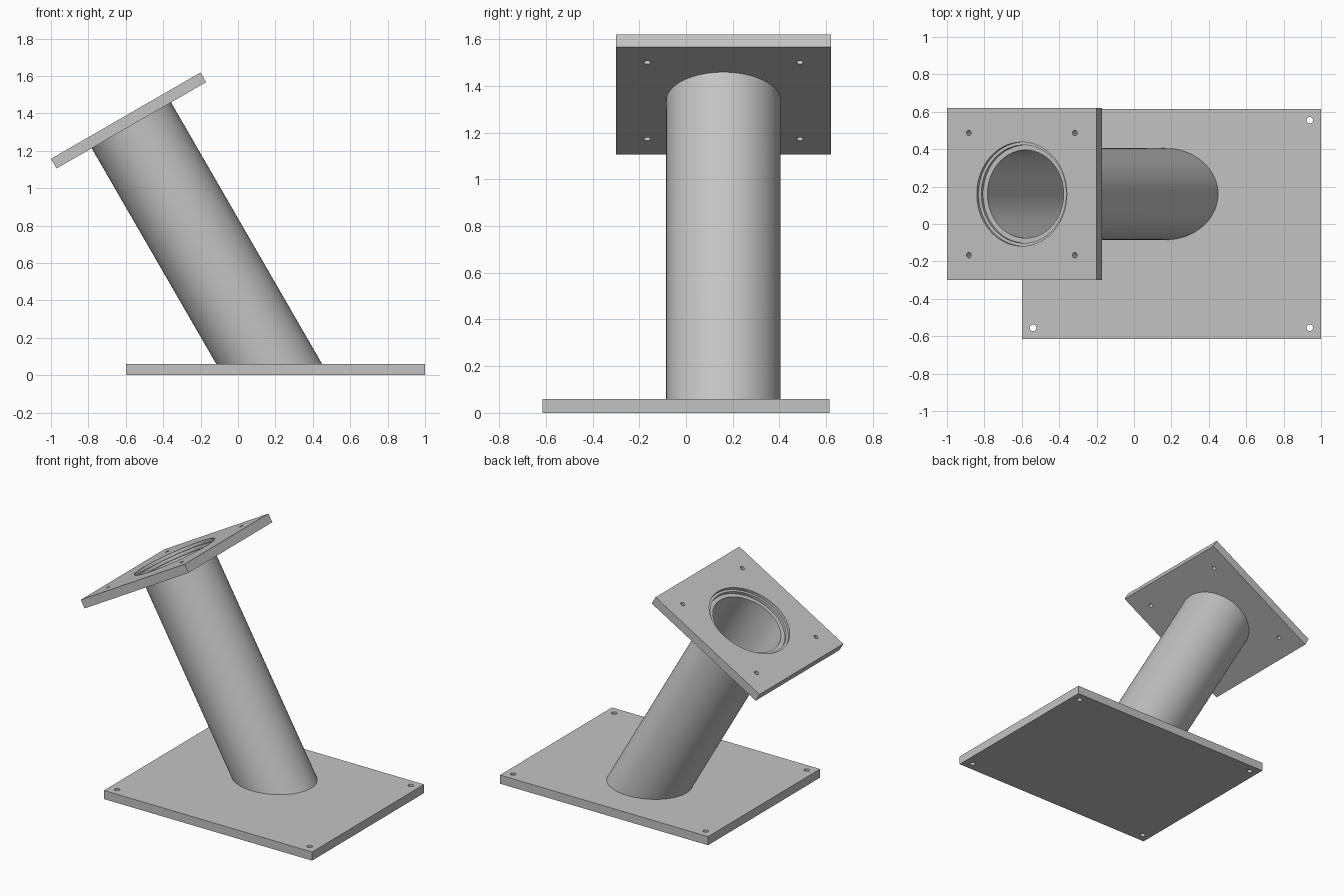
import bpy, bmesh, math
from mathutils import Matrix, Vector

cube = bpy.data.objects.get("Cube")
if cube:
    bpy.data.objects.remove(cube, do_unlink=True)

grey = bpy.data.materials.new("steel grey")
grey.use_nodes = True
grey.diffuse_color = (0.55, 0.55, 0.55, 1)
grey.node_tree.nodes["Principled BSDF"].inputs["Base Color"].default_value = (0.55, 0.55, 0.55, 1)

BASE_T = 0.06
PLATE_T = 0.06
TILT = Matrix.Translation((-0.6, 0.16, 1.388)) @ Matrix.Rotation(math.radians(-30), 4, 'Y')


def make_object(name, bm):
    bmesh.ops.recalc_face_normals(bm, faces=bm.faces)
    mesh = bpy.data.meshes.new(name)
    bm.to_mesh(mesh)
    bm.free()
    mesh.materials.append(grey)
    obj = bpy.data.objects.new(name, mesh)
    bpy.context.collection.objects.link(obj)
    return obj


def smooth(obj):
    bpy.ops.object.select_all(action='DESELECT')
    obj.select_set(True)
    bpy.context.view_layer.objects.active = obj
    bpy.ops.object.shade_smooth_by_angle(angle=math.radians(30))


def drilled_plate(name, size, thickness, bores):
    """Plate with its top at z = 0; each bore is (x, y, radius, depth)."""
    bm = bmesh.new()
    bmesh.ops.create_cube(bm, size=1, matrix=Matrix.Translation((0, 0, -thickness / 2))
                          @ Matrix.Diagonal((size[0], size[1], thickness, 1)))
    plate = make_object(name, bm)
    for x, y, radius, depth in bores:
        bm = bmesh.new()
        height = depth + 0.1
        bmesh.ops.create_cone(bm, cap_ends=True, segments=96 if radius > 0.1 else 24,
                              radius1=radius, radius2=radius, depth=height,
                              matrix=Matrix.Translation((x, y, height / 2 - depth)))
        cutter = make_object("bore_cutter", bm)
        cutter.hide_render = True
        bpy.context.view_layer.objects.active = plate
        cut = plate.modifiers.new("bore", 'BOOLEAN')
        cut.operation = 'DIFFERENCE'
        cut.solver = 'EXACT'
        cut.object = cutter
        bpy.ops.object.modifier_apply(modifier=cut.name)
        bpy.data.objects.remove(cutter, do_unlink=True)
    smooth(plate)
    return plate


def corners(dx, dy, radius):
    return [(sx * dx, sy * dy, radius, 0.2) for sx in (-1, 1) for sy in (-1, 1)]


# Base plate with four corner bolt holes
base = drilled_plate("base_plate", (1.6, 1.23), BASE_T, corners(0.74, 0.555, 0.0175))
base.location = (0.2, 0, BASE_T)

# Tilted mounting plate with a stepped central bore and four bolt holes
top = drilled_plate("mounting_plate", (0.923, 0.92), PLATE_T,
                    [(0, 0, 0.278, 0.02), (0, 0, 0.262, 0.04), (0, 0, 0.235, 0.2)]
                    + corners(0.327, 0.327, 0.0145))
top.matrix_world = TILT

# Hollow leaning tube, trimmed level inside the base plate
bm = bmesh.new()
profile = [(0.235, -PLATE_T), (0.245, -PLATE_T), (0.245, -1.9), (0.235, -1.9)]
verts = [bm.verts.new((r, 0, z)) for r, z in profile]
edges = [bm.edges.new((verts[i], verts[(i + 1) % 4])) for i in range(4)]
bmesh.ops.spin(bm, geom=verts + edges, cent=(0, 0, 0), axis=(0, 0, 1),
               angle=2 * math.pi, steps=96, use_duplicate=False)
bmesh.ops.remove_doubles(bm, verts=bm.verts, dist=0.0001)
bmesh.ops.transform(bm, matrix=TILT, verts=bm.verts)
bmesh.ops.bisect_plane(bm, geom=bm.verts[:] + bm.edges[:] + bm.faces[:],
                       plane_co=Vector((0, 0, BASE_T - 0.01)), plane_no=(0, 0, 1),
                       clear_inner=True)
smooth(make_object("leaning_tube", bm))
